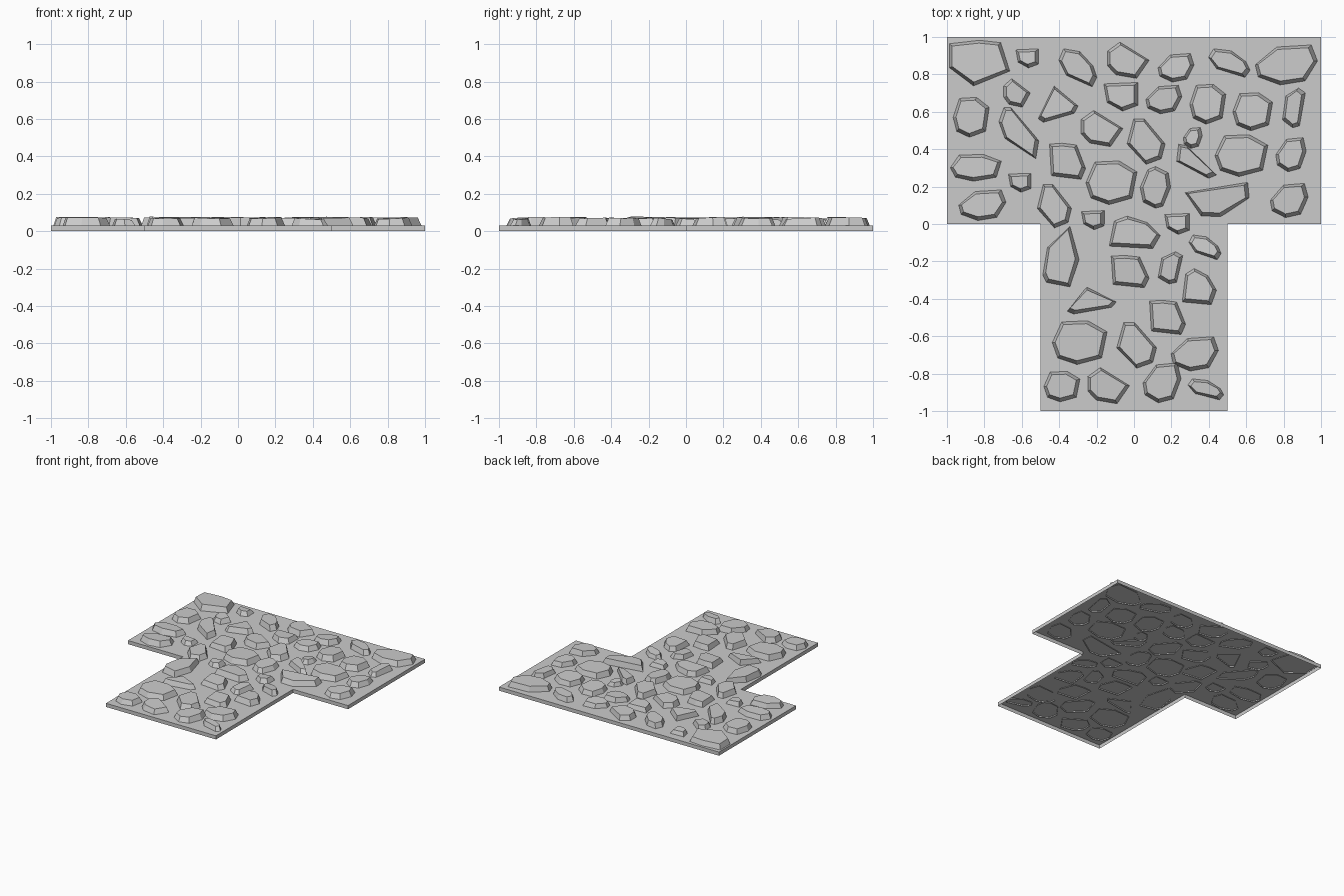
import bpy, bmesh, random

random.seed(4)
SLAB_TOP = 0.03     # height of the ground slab
SINK = 0.022        # stones reach slightly below the slab surface
BEVEL = 0.021       # inward slope of the stone sides


def make_object(name, bm):
    mesh = bpy.data.meshes.new(name)
    bm.to_mesh(mesh)
    bm.free()
    obj = bpy.data.objects.new(name, mesh)
    bpy.context.collection.objects.link(obj)
    return obj


def t_slab():
    """T-shaped sheet with skirt walls, open underneath."""
    outline = [(-1, 0), (-.5, 0), (-.5, -1), (.5, -1), (.5, 0), (1, 0), (1, 1), (-1, 1)]
    bm = bmesh.new()
    low = [bm.verts.new((x, y, 0)) for x, y in outline]
    top = [bm.verts.new((x, y, SLAB_TOP)) for x, y in outline]
    bm.faces.new(top)
    for i in range(len(outline)):
        j = (i + 1) % len(outline)
        bm.faces.new((low[i], low[j], top[j], top[i]))
    make_object("ground_slab", bm)


def lay_stones(name, profile, places):
    """Place bevelled stones: unit outline fitted to (x, y, width, depth)."""
    bm = bmesh.new()
    pts = profile[::-1]
    n = len(pts)
    for x, y, w, d in places:
        height = min(0.073, 0.06 + 0.25 * w * d)
        tilt_x = random.uniform(-.004, .004)
        tilt_y = random.uniform(-.004, .004)
        sx, sy = w / 2 - BEVEL, d / 2 - BEVEL
        low = [bm.verts.new((x + u * w / 2, y + v * d / 2, SINK)) for u, v in pts]
        top = [bm.verts.new((x - .003 + u * sx, y + .003 + v * sy,
                             height + u * tilt_x + v * tilt_y)) for u, v in pts]
        bm.faces.new(top)
        for i in range(n):
            j = (i + 1) % n
            bm.faces.new((low[i], low[j], top[j], top[i]))
    make_object(name, bm)


t_slab()

# Small shield-shaped stones
lay_stones("shield_stones",
           [(-1, .9), (1, 1), (1, -.6), (.1, -1), (-.8, -.4)],
           [(-.57, .885, .13, .11), (-.07, .68, .19, .16), (-.61, .22, .13, .11),
            (-.22, .02, .13, .11), (.23, 0, .14, .12)])

# Wedge stones pointing right
lay_stones("wedge_stones",
           [(-1, .5), (-.4, 1), (1, 0), (.4, -1), (-.6, -.8), (-1, -.3)],
           [(-.03, .875, .23, .2), (-.17, .51, .23, .2), (-.135, -.865, .23, .2),
            (-.625, .7, .15, .16)])

# Triangular shards
lay_stones("shard_stones",
           [(-1, -.8), (-.2, 1), (1, -.1), (.8, -.5), (-.75, -1)],
           [(-.405, .64, .22, .2), (-.225, -.41, .27, .15)])
lay_stones("steep_shard_stone",
           [(-1, 0), (-.9, 1), (-.5, .9), (1, -.8), (.6, -1)],
           [(.335, .335, .22, .19)])

# Rounded pebbles leaning right
lay_stones("pebble_stones",
           [(-1, 0), (-.3, .9), (.8, 1), (1, .2), (.6, -.8), (-.2, -1), (-.9, -.6)],
           [(.225, .835, .2, .16), (.16, .665, .2, .16), (.315, .46, .11, .12),
            (-.81, .1, .26, .17), (.83, .125, .21, .19), (.84, .37, .17, .19),
            (.325, -.695, .26, .19), (.15, -.85, .21, .22), (.815, .85, .34, .22)])

# Stones slanting down to the right
lay_stones("slanted_stones",
           [(-1, .4), (-.75, 1), (.1, .85), (.8, .1), (1, -.5), (.75, -1), (-.6, -.4)],
           [(-.3, .835, .21, .21), (.51, .86, .23, .16), (.38, -.125, .18, .14),
            (.385, -.885, .2, .12)])
lay_stones("slanted_slab_stone",
           [(-1, .45), (-.75, 1), (-.4, 1), (1, -.3), (.85, -1), (-.7, -.2)],
           [(-.615, .485, .22, .28)])

# Broad cobbles
lay_stones("broad_stones",
           [(-1, 0), (-.65, .95), (.3, 1), (1, .5), (.8, -.7), (-.1, -1), (-.8, -.7)],
           [(-.87, .57, .2, .22), (.635, .6, .22, .21), (-.845, .3, .28, .15),
            (-.12, .22, .28, .24), (-.29, -.635, .3, .24), (-.385, -.87, .2, .17),
            (.395, .64, .2, .22), (.575, .365, .29, .23)])

# Leaf-shaped stones
lay_stones("leaf_stones",
           [(-1, -.1), (-.65, 1), (-.1, 1), (1, -.1), (.8, -.75), (0, -1)],
           [(.065, .44, .21, .25), (-.425, .095, .19, .24), (.015, -.65, .22, .25)])
lay_stones("oval_stone",
           [(-1, 0), (-.5, .85), (0, 1), (.85, .7), (1, 0), (.5, -.9), (0, -1), (-.8, -.7)],
           [(.115, .195, .17, .23)])

# Tall narrow stones
lay_stones("tall_stones",
           [(-1, -.6), (-.7, .6), (.4, 1), (1, .75), (.5, -.9), (-.1, -1)],
           [(.855, .62, .13, .22), (.195, -.235, .14, .18)])
lay_stones("long_stone",
           [(-1, -.6), (-.75, .3), (.5, 1), (1, -.1), (.5, -1), (-.8, -.85)],
           [(-.39, -.175, .2, .33)])

# Squarish blocks
lay_stones("block_stones",
           [(-1, .95), (-.3, 1), (.5, .9), (1, -.4), (.75, -1), (-.9, -.8)],
           [(-.355, .335, .2, .2), (-.02, -.255, .21, .18), (.18, -.5, .2, .19)])

# Half-arch stones
lay_stones("arch_stones",
           [(-1, -.85), (-.8, .7), (-.3, 1), (.5, .6), (1, -.2), (.7, -1)],
           [(.005, -.045, .28, .18), (.35, -.335, .19, .2)])

# Single large stones: keel and corner slab
lay_stones("keel_stone",
           [(-1, .4), (.95, 1), (1, .1), (.1, -1), (-.5, -.95)],
           [(.445, .13, .35, .19)])
lay_stones("corner_stone",
           [(-1, .85), (0, 1), (.7, .9), (1, -.35), (-.2, -1), (-1, -.2)],
           [(-.825, .86, .33, .25)])
